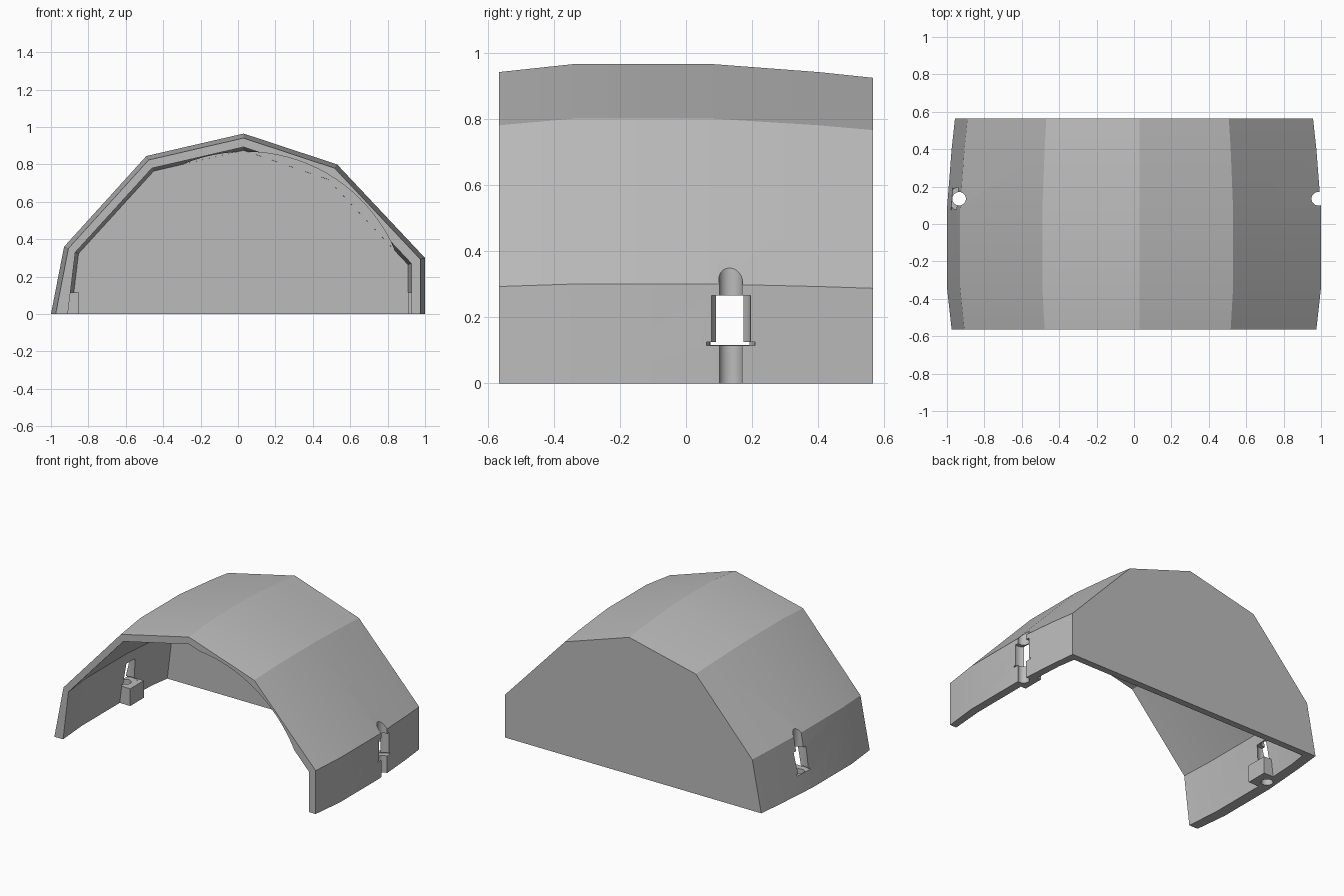
import bpy
from mathutils import Matrix, Vector

if "Cube" in bpy.data.objects:
    bpy.data.objects.remove(bpy.data.objects["Cube"])

grey = bpy.data.materials.new("plain grey")
grey.use_nodes = True
colour = (0.5, 0.5, 0.5, 1)
grey.diffuse_color = colour
grey.node_tree.nodes["Principled BSDF"].inputs["Base Color"].default_value = colour


def loft(name, profile, stations):
    """Closed solid from one x-z profile, scaled at each y station."""
    n = len(profile)
    verts = [(x * s, y, z * s) for y, s in stations for x, z in profile]
    faces = [tuple(range(n)), tuple(reversed(range(len(verts) - n, len(verts))))]
    for k in range(len(stations) - 1):
        for i in range(n):
            j = (i + 1) % n
            faces.append((k * n + j, k * n + i, k * n + n + i, k * n + n + j))
    mesh = bpy.data.meshes.new(name)
    mesh.from_pydata(verts, [], faces)
    obj = bpy.data.objects.new(name, mesh)
    bpy.context.collection.objects.link(obj)
    bpy.context.view_layer.objects.active = obj
    bpy.ops.object.select_all(action="DESELECT")
    obj.select_set(True)
    bpy.ops.object.mode_set(mode="EDIT")
    bpy.ops.mesh.select_all(action="SELECT")
    bpy.ops.mesh.normals_make_consistent(inside=False)
    bpy.ops.object.mode_set(mode="OBJECT")
    return obj


def box(name, x0, x1, y0, y1, z0, z1):
    return loft(name, [(x0, z0), (x1, z0), (x1, z1), (x0, z1)], [(y0, 1), (y1, 1)])


def cylinder(name, x, y, radius, z0, z1):
    bpy.ops.mesh.primitive_cylinder_add(vertices=32, radius=radius, depth=z1 - z0,
                                        location=(x, y, (z0 + z1) / 2))
    bpy.context.object.name = name
    return bpy.context.object


def combine(target, tool, operation):
    mod = target.modifiers.new(operation, "BOOLEAN")
    mod.operation, mod.solver, mod.object = operation, "EXACT", tool
    bpy.context.view_layer.objects.active = target
    bpy.ops.object.modifier_apply(modifier=mod.name)
    bpy.data.objects.remove(tool)


# Faceted arched cover, slightly bulged along its length
outer = [(-1, 0), (-0.93, 0.36), (-0.49, 0.845), (0.03, 0.965),
         (0.53, 0.8), (1, 0.3), (1, 0)]
shell = loft("arched_cover", outer,
             [(-0.565, 0.975), (-0.34, 1), (0.08, 1), (0.4, 0.975), (0.565, 0.957)])

# Hollow, open at the front and underneath, leaving the back wall
inner = [(-0.92, -0.1), (-0.91, 0), (-0.87, 0.33), (-0.46, 0.78), (0.03, 0.893),
         (0.49, 0.735), (0.927, 0.27), (0.927, 0), (0.927, -0.1)]
combine(shell, loft("cavity", inner, [(-0.7, 1), (-0.565, 1), (-0.34, 1.02),
                                      (0.08, 1.02), (0.4, 1), (0.52, 0.98)]), "DIFFERENCE")

# Round clearance along the ceiling
bpy.ops.mesh.primitive_cylinder_add(vertices=96, radius=0.868, depth=1.218,
                                    location=(0.04, -0.091, 0), rotation=(1.570796, 0, 0))
combine(shell, bpy.context.object, "DIFFERENCE")

# Mounting bosses inside both walls
combine(shell, box("left_boss", 0.908, 0.975, 0.065, 0.21, 0, 0.116), "UNION")
combine(shell, box("right_boss", -0.955, -0.85, 0.065, 0.21, 0, 0.116), "UNION")

# Screw bore, nut pocket and washer slit on each side
for x in (0.985, -0.935):
    combine(shell, cylinder("nut_pocket", x, 0.135, 0.06, 0.116, 0.265), "DIFFERENCE")
    combine(shell, cylinder("washer_slit", x, 0.135, 0.074, 0.114, 0.124), "DIFFERENCE")
    combine(shell, cylinder("screw_bore", x, 0.135, 0.036, -0.2, 1.2 if x < 0 else 0.6),
            "DIFFERENCE")

shell.data.materials.clear()
shell.data.materials.append(grey)
for poly in shell.data.polygons:
    poly.material_index = 0
bpy.ops.object.select_all(action="DESELECT")
shell.select_set(True)
bpy.context.view_layer.objects.active = shell
bpy.ops.object.shade_smooth_by_angle(angle=0.35)
